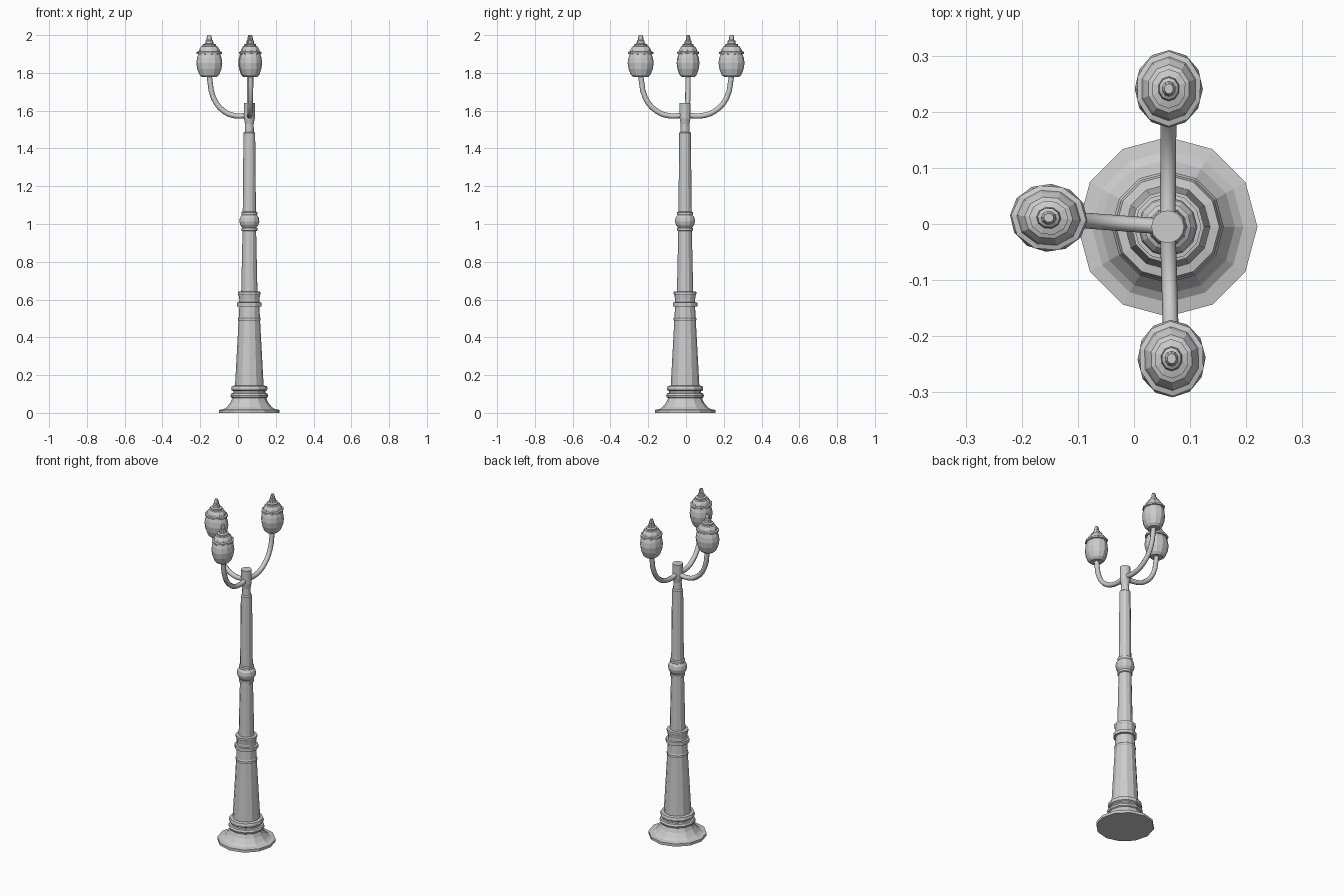
import bpy, bmesh, math
from mathutils import Matrix, Vector

if "Cube" in bpy.data.objects:
    bpy.data.objects.remove(bpy.data.objects["Cube"])

POLE = Vector((0.06, -0.005, 0))


def lathe(name, profile, sides, matrix):
    """Revolve (radius, z) points into a closed faceted solid."""
    bm = bmesh.new()
    rings = [[bm.verts.new((r * math.cos(2 * math.pi * i / sides),
                            r * math.sin(2 * math.pi * i / sides), z))
              for i in range(sides)] for r, z in profile]
    for a, b in zip(rings, rings[1:]):
        for i in range(sides):
            j = (i + 1) % sides
            bm.faces.new((a[i], a[j], b[j], b[i]))
    bm.faces.new(rings[0][::-1])
    bm.faces.new(rings[-1])
    bm.transform(matrix)
    me = bpy.data.meshes.new(name)
    bm.to_mesh(me)
    bm.free()
    ob = bpy.data.objects.new(name, me)
    bpy.context.collection.objects.link(ob)
    return ob


def tube(name, points, radius, matrix):
    """Smooth round tube through points."""
    cu = bpy.data.curves.new(name, 'CURVE')
    cu.dimensions = '3D'
    cu.bevel_depth = radius
    cu.bevel_resolution = 2
    cu.resolution_u = 3
    cu.use_fill_caps = True
    sp = cu.splines.new('BEZIER')
    sp.bezier_points.add(len(points) - 1)
    for bp, p in zip(sp.bezier_points, points):
        bp.co = matrix @ Vector(p)
        bp.handle_left_type = bp.handle_right_type = 'AUTO'
    ob = bpy.data.objects.new(name, cu)
    bpy.context.collection.objects.link(ob)
    return ob


at_pole = Matrix.Translation(POLE)

# Stepped base
lathe("base", [(.16, 0), (.16, .016), (.135, .02), (.12, .03), (.1, .055),
               (.09, .078), (.097, .082), (.1, .092), (.095, .103), (.085, .106),
               (.085, .115), (.094, .12), (.096, .13), (.092, .142), (.076, .145)], 12, at_pole)

# Lower tapered column with its collars
lathe("lower_column", [(.076, .14), (.057, .487), (.06, .492), (.06, .502), (.056, .507),
                       (.053, .562), (.065, .564), (.065, .584), (.054, .586),
                       (.053, .6), (.057, .625), (.06, .63), (.06, .641), (.043, .643)], 12, at_pole)

# Upper shaft with the ball moulding
lathe("upper_shaft", [(.043, .64), (.036, .962), (.042, .965), (.042, .978), (.037, .98),
                      (.048, .995), (.053, 1.013), (.05, 1.033), (.04, 1.047), (.042, 1.05),
                      (.042, 1.062), (.035, 1.066), (.031, 1.47), (.031, 1.483),
                      (.024, 1.488), (.022, 1.56)], 12, at_pole)

# Hub that carries the arms
lathe("arm_hub", [(.023, 1.53), (.029, 1.56), (.029, 1.64)], 16, at_pole)

# Lantern profiles
GLOBE = [(.038, 1.777), (.052, 1.79), (.064, 1.82), (.069, 1.852), (.065, 1.88), (.056, 1.905)]
CAP = [(.055, 1.898), (.067, 1.901), (.067, 1.911), (.057, 1.914), (.053, 1.925), (.043, 1.94),
       (.035, 1.943), (.035, 1.951), (.022, 1.955), (.02, 1.97), (.014, 1.974),
       (.014, 1.986), (.009, 2.0)]

# Three arms, each with a lantern
for side, end in (("back", (.062, .241)), ("front", (.067, -.24)), ("left", (-.152, .011))):
    offset = Vector((end[0], end[1], 0)) - POLE
    reach = offset.length
    turn = at_pole @ Matrix.Rotation(math.atan2(offset.y, offset.x), 4, 'Z')
    path = [(0, 0, 1.578), (.07 * reach / .212, 0, 1.572), (.135 * reach / .212, 0, 1.597),
            (.19 * reach / .212, 0, 1.668), (reach, 0, 1.785)]
    tube(side + "_arm", path, .014, turn)
    # lanterns are slightly slimmer across the arm
    place = turn @ Matrix.Translation((reach, 0, 0)) @ Matrix.Diagonal((1, .88, 1, 1))
    lathe(side + "_globe", GLOBE, 12, place)
    lathe(side + "_lantern_cap", CAP, 10, place)
